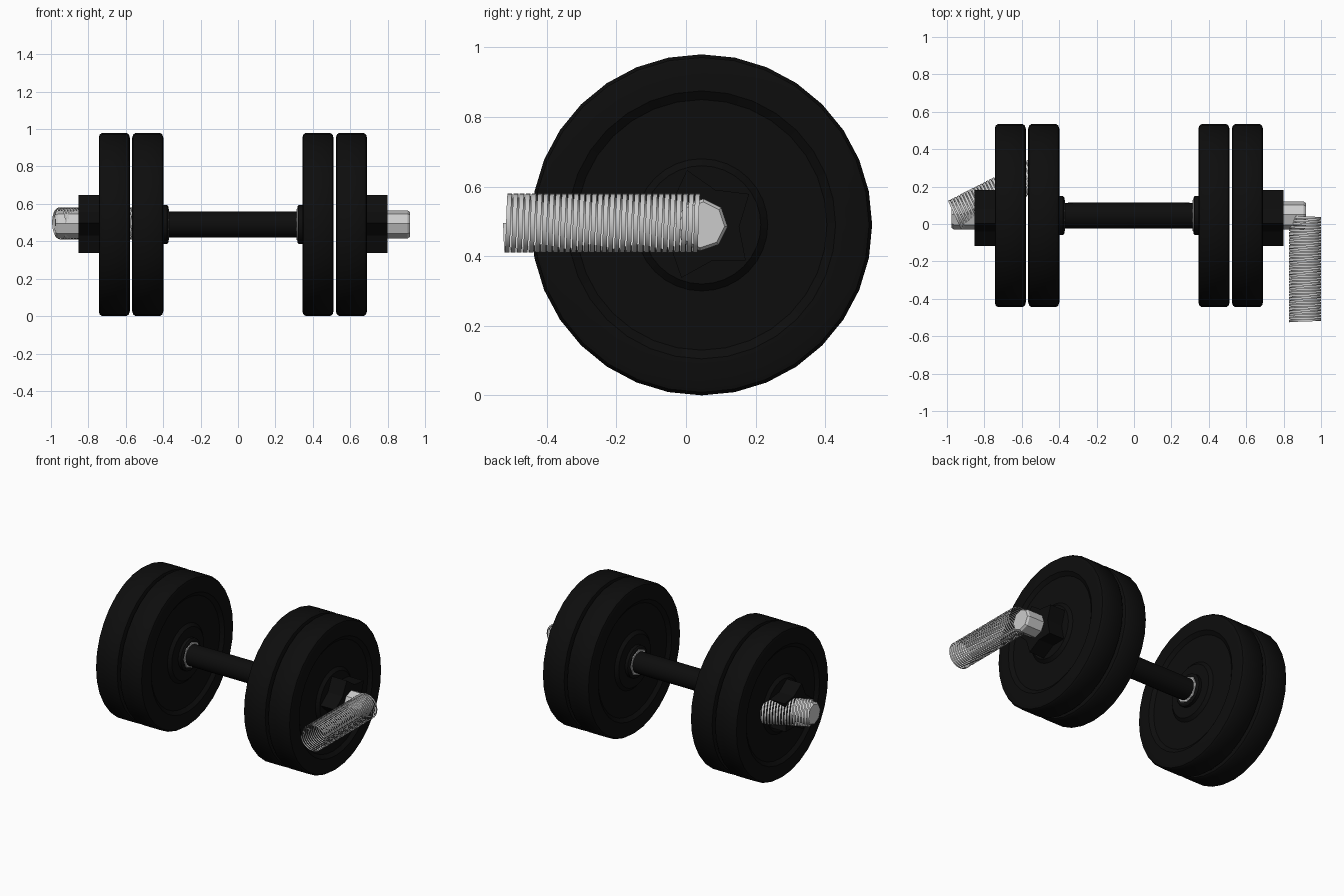
import bpy, bmesh, math
from mathutils import Matrix, Vector

if "Cube" in bpy.data.objects:
    bpy.data.objects.remove(bpy.data.objects["Cube"])

CX, CY, CZ = -0.0275, 0.045, 0.49      # centre of the dumbbell axis

black = bpy.data.materials.new("black_rubber")
black.diffuse_color = (0.004, 0.004, 0.004, 1)
black.use_nodes = True
black.node_tree.nodes["Principled BSDF"].inputs["Base Color"].default_value = black.diffuse_color


def finish(name, bm, mat=None, angle=35):
    bmesh.ops.recalc_face_normals(bm, faces=bm.faces)
    me = bpy.data.meshes.new(name)
    bm.to_mesh(me)
    bm.free()
    ob = bpy.data.objects.new(name, me)
    bpy.context.collection.objects.link(ob)
    if mat:
        me.materials.append(mat)
    if angle:
        bpy.ops.object.select_all(action='DESELECT')
        ob.select_set(True)
        bpy.context.view_layer.objects.active = ob
        bpy.ops.object.shade_smooth_by_angle(angle=math.radians(angle))
    return ob


def loft(name, sections, mat=None, angle=35):
    """Skin rings of (x, [radii], phase) along the axis and cap both ends."""
    bm = bmesh.new()
    rings = []
    for x, radii, phase in sections:
        n = len(radii)
        rings.append([bm.verts.new((x, CY + r * math.cos(phase + math.tau * i / n),
                                    CZ + r * math.sin(phase + math.tau * i / n)))
                      for i, r in enumerate(radii)])
    for a, b in zip(rings, rings[1:]):
        n = len(a)
        for i in range(n):
            bm.faces.new((a[i], a[(i + 1) % n], b[(i + 1) % n], b[i]))
    bm.faces.new(rings[0])
    bm.faces.new(rings[-1])
    return finish(name, bm, mat, angle)


def lathe(name, profile, n, mat=None, angle=35, phase=0.0):
    return loft(name, [(x, [r] * n, phase) for x, r in profile], mat, angle)


def spring(name, start, direction, length=0.575, radius=0.085, turns=33, seg=24):
    """Thin flat ribbon wound into a hollow helix."""
    d = Vector(direction).normalized()
    up = Vector((0, 0, 1))
    side = d.cross(up)
    pitch = length / turns
    bm = bmesh.new()
    prev = None
    for i in range((turns - 1) * seg + 1):
        a = math.tau * i / seg
        p = Vector(start) + d * (pitch * i / seg) + (side * math.cos(a) + up * math.sin(a)) * radius
        pair = [bm.verts.new(p), bm.verts.new(p + d * pitch * 0.75)]
        if prev:
            bm.faces.new((prev[0], pair[0], pair[1], prev[1]))
        prev = pair
    return finish(name, bm)


# handle with a slight swell
lathe("handle", [(CX - 0.38, 0.068), (CX - 0.2, 0.070), (CX, 0.069),
                 (CX + 0.2, 0.070), (CX + 0.38, 0.068)], 16, black)

for s, side in ((-1, "left"), (1, "right")):
    X = lambda d: CX + s * d

    # two weight plates with rounded rims and dished faces
    for k, (a, b) in enumerate(((0.372, 0.538), (0.551, 0.717))):
        half = [(0.0, 0.17), (0.018, 0.19), (0.018, 0.36), (0.0, 0.385),
                (0.0, 0.465), (0.005, 0.481), (0.018, 0.49)]
        prof = [(X(a + d), r) for d, r in half] + [(X(b - d), r) for d, r in reversed(half)]
        lathe(f"{side}_plate_{k + 1}", prof, 32, black)

    # inner collar and the metal ring showing around it
    lathe(f"{side}_inner_collar", [(X(0.345), 0.095), (X(0.352), 0.105), (X(0.375), 0.105)],
          16, black)
    lathe(f"{side}_metal_ring", [(X(0.341), 0.082), (X(0.347), 0.088), (X(0.36), 0.088)], 8)

    # five-pointed star nut
    star = [0.163, 0.108] * 5
    ph = math.radians(33)
    loft(f"{side}_star_nut", [(X(0.71), star, ph), (X(0.826), star, ph)], black, 25)

    # faceted metal bar end
    lathe(f"{side}_bar_end", [(X(0.70), 0.075), (X(0.935), 0.075), (X(0.947), 0.066)], 8,
          None, 0, math.radians(-4))

# threaded coils swung off the bar ends
spring("right_coil", (0.915, CY, CZ + 0.005), (0, -1, 0))
t = math.radians(27)
spring("left_coil", (-0.963, CY, CZ + 0.005), (math.cos(t), math.sin(t), 0))
